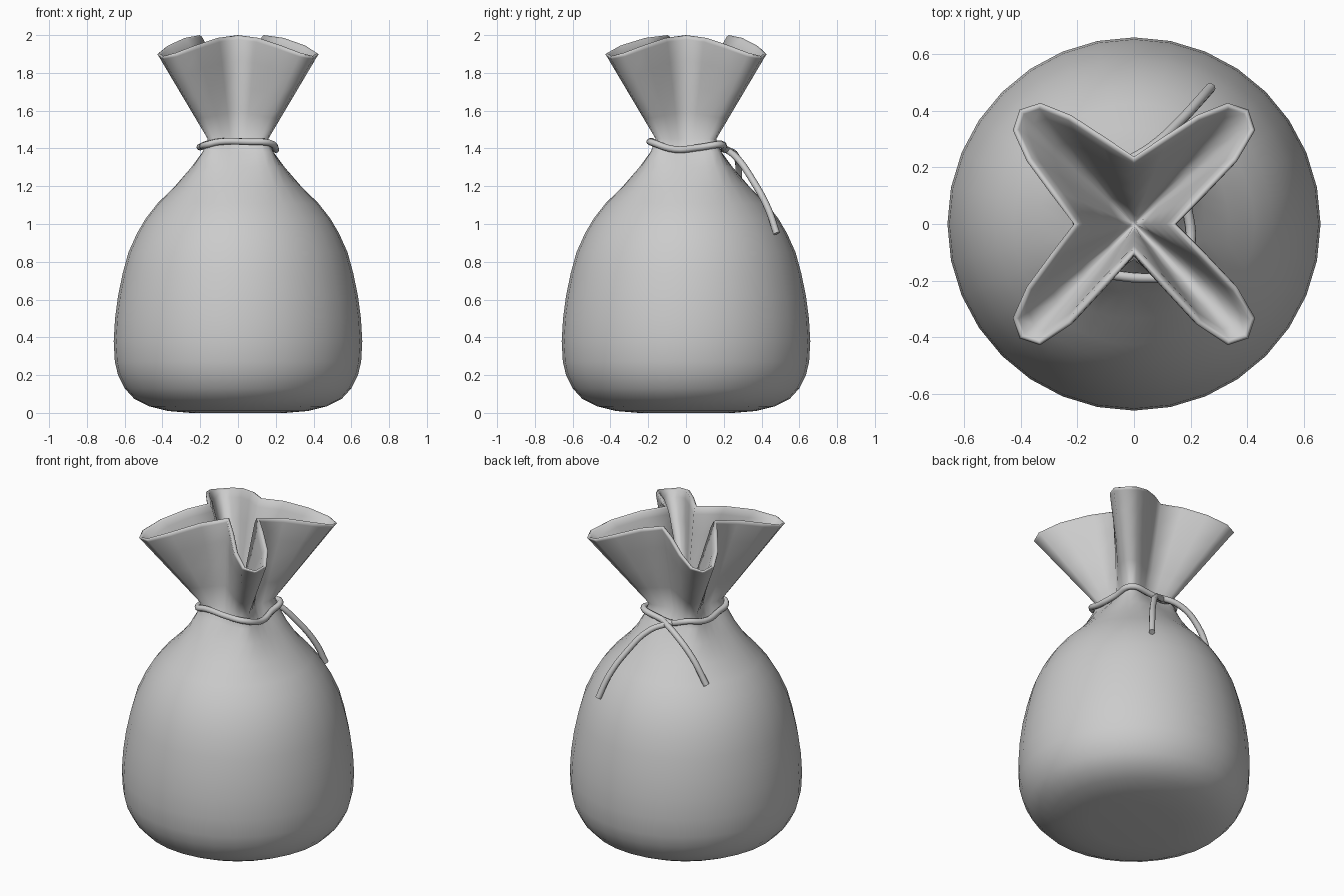
import bpy, bmesh
from math import sin, cos, pi
from mathutils import Vector

if "Cube" in bpy.data.objects:
    bpy.data.objects.remove(bpy.data.objects["Cube"])

VALLEYS = [0.15, 0.24, 0.215, 0.11]      # fold depth: right, back, left, front
NECK = [(0.13, 0), (0.14, 0.04), (0.15, 0.08), (0.16, 0.12), (0.152, 0.152)]
RIM_Z = [2.0, 1.985, 1.945, 1.905, 1.89]


def fold(i, half):
    """Place point i (0..31) of a four-lobed outline from half-lobe points."""
    q, k = divmod(i + 4, 8)
    k -= 4
    x, y = half(q % 4)[abs(k)]
    y = y if k >= 0 else -y
    a = (q % 4) * pi / 2
    return Vector((x * cos(a) - y * sin(a), x * sin(a) + y * cos(a)))


def rim_half(q):
    v = VALLEYS[q]
    return [(v, 0), (v + (0.43 - v) * 0.36, 0.10), (v + (0.43 - v) * 0.77, 0.22),
            (0.43, 0.33), (0.405, 0.405)]


neck = [fold(i, lambda q: NECK) for i in range(32)]
rim = [fold(i, rim_half) for i in range(32)]
circle = [Vector((cos(i * pi / 16), sin(i * pi / 16))) for i in range(32)]
rim_z = [RIM_Z[abs((i + 4) % 8 - 4)] for i in range(32)]


def inset(i, d):
    t = (rim[(i + 1) % 32] - rim[i - 1]).normalized()
    return rim[i] + Vector((-t.y, t.x)) * d


rings = []
# Body: z, radius, blend towards the gathered neck
for z, r, w in [(0, 0.25, 0), (0.01, 0.37, 0), (0.035, 0.47, 0), (0.075, 0.55, 0),
                (0.13, 0.60, 0), (0.2, 0.635, 0), (0.27, 0.652, 0), (0.38, 0.658, 0),
                (0.5, 0.651, 0), (0.62, 0.635, 0), (0.74, 0.61, 0), (0.85, 0.58, 0),
                (0.95, 0.535, 0), (1.03, 0.488, 0), (1.11, 0.425, 0), (1.2, 0.37, 0.15),
                (1.3, 0.325, 0.4), (1.38, 0.30, 0.7), (1.45, 0.3, 1)]:
    rings.append([(*(circle[i] * r * (1 - w) + neck[i] * w), z) for i in range(32)])
# Flared mouth, outside
for f in (0.25, 0.5, 0.75, 0.96):
    rings.append([(*neck[i].lerp(rim[i], f), 1.45 + (rim_z[i] - 1.45) * f)
                  for i in range(32)])
# Rounded lip, then the inside running down to the closed neck
rings.append([(*inset(i, 0.003), rim_z[i] - 0.006) for i in range(32)])
rings.append([(*inset(i, 0.013), rim_z[i]) for i in range(32)])
rings.append([(*inset(i, 0.024), rim_z[i] - 0.008) for i in range(32)])
for f in (0.92, 0.7, 0.45, 0.2, 0):
    rings.append([(*(neck[i] * 0.08).lerp(inset(i, 0.028), f),
                   1.46 + (rim_z[i] - 1.46) * f) for i in range(32)])

bm = bmesh.new()
loops = [[bm.verts.new(p) for p in ring] for ring in rings]
for a, b in zip(loops, loops[1:]):
    for i in range(32):
        j = (i + 1) % 32
        bm.faces.new((a[i], a[j], b[j], b[i]))
bm.faces.new(loops[0][::-1])
bm.faces.new(loops[-1])
for f in bm.faces:
    f.smooth = True
mesh = bpy.data.meshes.new("sack")
bm.to_mesh(mesh)
bm.free()
bpy.context.collection.objects.link(bpy.data.objects.new("sack", mesh))


def cord(name, points, closed=False):
    cu = bpy.data.curves.new(name, 'CURVE')
    cu.dimensions = '3D'
    cu.bevel_depth = 0.018
    cu.bevel_resolution = 2
    cu.resolution_u = 5
    cu.use_fill_caps = True
    sp = cu.splines.new('BEZIER')
    sp.bezier_points.add(len(points) - 1)
    for bp, p in zip(sp.bezier_points, points):
        bp.co = p
        bp.handle_left_type = bp.handle_right_type = 'AUTO'
    sp.use_cyclic_u = closed
    bpy.context.collection.objects.link(bpy.data.objects.new(name, cu))


# Cord around the neck and its two loose ends at the back
cord("neck_cord", [(-0.1, -0.175, 1.435), (0.06, -0.19, 1.435), (0.165, -0.175, 1.43),
                   (0.2, -0.06, 1.395), (0.185, 0.07, 1.405), (0.17, 0.175, 1.42),
                   (0.06, 0.2, 1.405), (-0.04, 0.2, 1.395), (-0.14, 0.185, 1.425),
                   (-0.195, 0.1, 1.41), (-0.19, -0.05, 1.41), (-0.165, -0.16, 1.42)], True)
cord("cord_end_long", [(-0.05, 0.205, 1.40), (0.06, 0.27, 1.35), (0.16, 0.36, 1.22),
                       (0.23, 0.435, 1.08), (0.27, 0.48, 0.95)])
cord("cord_end_short", [(0.02, 0.205, 1.40), (-0.12, 0.265, 1.36), (-0.24, 0.28, 1.26),
                        (-0.33, 0.27, 1.11)])
